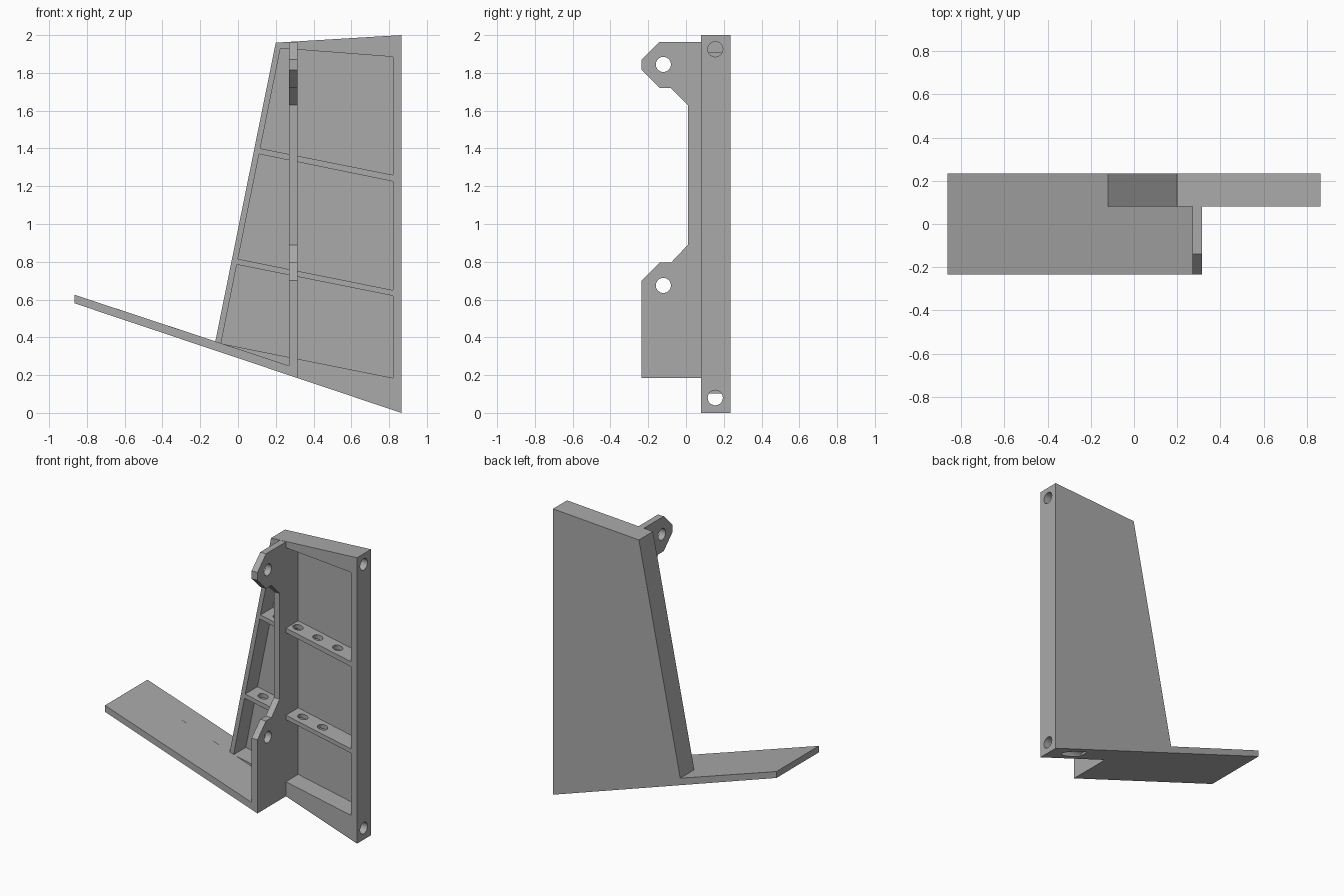
import bpy, bmesh, math
from mathutils import Vector

if "Cube" in bpy.data.objects:
    bpy.data.objects.remove(bpy.data.objects["Cube"])

grey = bpy.data.materials.new("grey")
grey.diffuse_color = (0.4, 0.4, 0.4, 1)
grey.use_nodes = True
grey.node_tree.nodes["Principled BSDF"].inputs["Base Color"].default_value = grey.diffuse_color

FRONT, FRAME, BACK = -0.235, 0.08, 0.235
WALL = 0.215                      # front of the thin back wall
RIB_L, RIB_R = 0.27, 0.315


def underside(x):
    return 0.58 * (0.865 - x) / 1.73


def prism(name, points, a, b, axis="y"):
    """Extrude a profile: (x, z) along y, or (y, z) along x."""
    def place(p, d):
        return (p[0], d, p[1]) if axis == "y" else (d, p[0], p[1])
    bm = bmesh.new()
    face = bm.faces.new([bm.verts.new(place(p, a)) for p in points])
    ext = bmesh.ops.extrude_face_region(bm, geom=[face])
    shift = Vector(place((0, 0), b - a))
    bmesh.ops.translate(bm, vec=shift,
                        verts=[v for v in ext["geom"] if isinstance(v, bmesh.types.BMVert)])
    bmesh.ops.recalc_face_normals(bm, faces=bm.faces)
    mesh = bpy.data.meshes.new(name)
    bm.to_mesh(mesh)
    bm.free()
    mesh.materials.append(grey)
    obj = bpy.data.objects.new(name, mesh)
    bpy.context.collection.objects.link(obj)
    return obj


def drill(center, direction, radius, length):
    bpy.ops.mesh.primitive_cylinder_add(vertices=32, radius=radius, depth=length, location=center)
    obj = bpy.context.object
    obj.rotation_euler = Vector(direction).to_track_quat("Z", "Y").to_euler()
    obj.data.materials.append(grey)
    return obj


def cut(obj, cutters):
    bpy.context.view_layer.objects.active = obj
    for c in cutters:
        c.hide_render = True
        mod = obj.modifiers.new("cut", "BOOLEAN")
        mod.operation, mod.solver, mod.object = "DIFFERENCE", "EXACT", c
        bpy.ops.object.modifier_apply(modifier=mod.name)
        bpy.data.objects.remove(c)


def smooth(obj):
    bpy.ops.object.select_all(action="DESELECT")
    obj.select_set(True)
    bpy.context.view_layer.objects.active = obj
    bpy.ops.object.shade_smooth_by_angle(angle=math.radians(30))


# Framed panel with the rear half of the sloping foot
panel = prism("framed_panel", [(-0.865, 0.58), (-0.865, 0.625), (-0.12, 0.379), (0.2, 1.96),
                               (0.865, 2.0), (0.865, 0.0)], FRAME, BACK)
pockets = [
    [(0.225, 1.93), (0.82, 1.885), (0.82, 1.26), (0.118, 1.40)],
    [(0.112, 1.37), (0.82, 1.225), (0.82, 0.65), (0.0, 0.815)],
    [(-0.006, 0.785), (0.82, 0.62), (0.82, 0.185), (-0.09, 0.367)],
]
cutters = [prism("pocket_cutter", p, FRAME - 0.1, WALL) for p in pockets]

# Holes through the two shelves, square to their slope
slope = -0.204
for z_end, xs in ((1.2425, (0.204, 0.357, 0.51, 0.664)), (0.635, (0.087, 0.394, 0.547))):
    for x in xs:
        z = z_end + slope * (x - 0.82)
        cutters.append(drill((x, 0.15, z), (-slope, 0, 1), 0.033, 0.12))

# Blind bolt holes in the outer edge
for z in (1.925, 0.08):
    cutters.append(drill((0.72, 0.155, z), (1, 0, 0), 0.04, 0.32))
cut(panel, cutters)
smooth(panel)

# Front half of the sloping foot
prism("foot_plate", [(-0.865, 0.58), (-0.865, 0.625), (RIB_R, 0.235),
                     (RIB_R, underside(RIB_R))], FRONT, FRAME)

# Upright rib with two lugs
rib = prism("upright_rib", [
    (WALL, 1.964), (-0.14, 1.964), (-0.235, 1.87), (-0.235, 1.815), (-0.14, 1.72),
    (-0.08, 1.72), (0.01, 1.63), (0.01, 0.89), (-0.08, 0.795), (-0.14, 0.795),
    (-0.235, 0.70), (-0.235, 0.235), (WALL, 0.235)], RIB_L, RIB_R, "x")
cut(rib, [drill((0.29, -0.12, z), (1, 0, 0), 0.04, 0.2) for z in (1.845, 0.675)])
smooth(rib)
